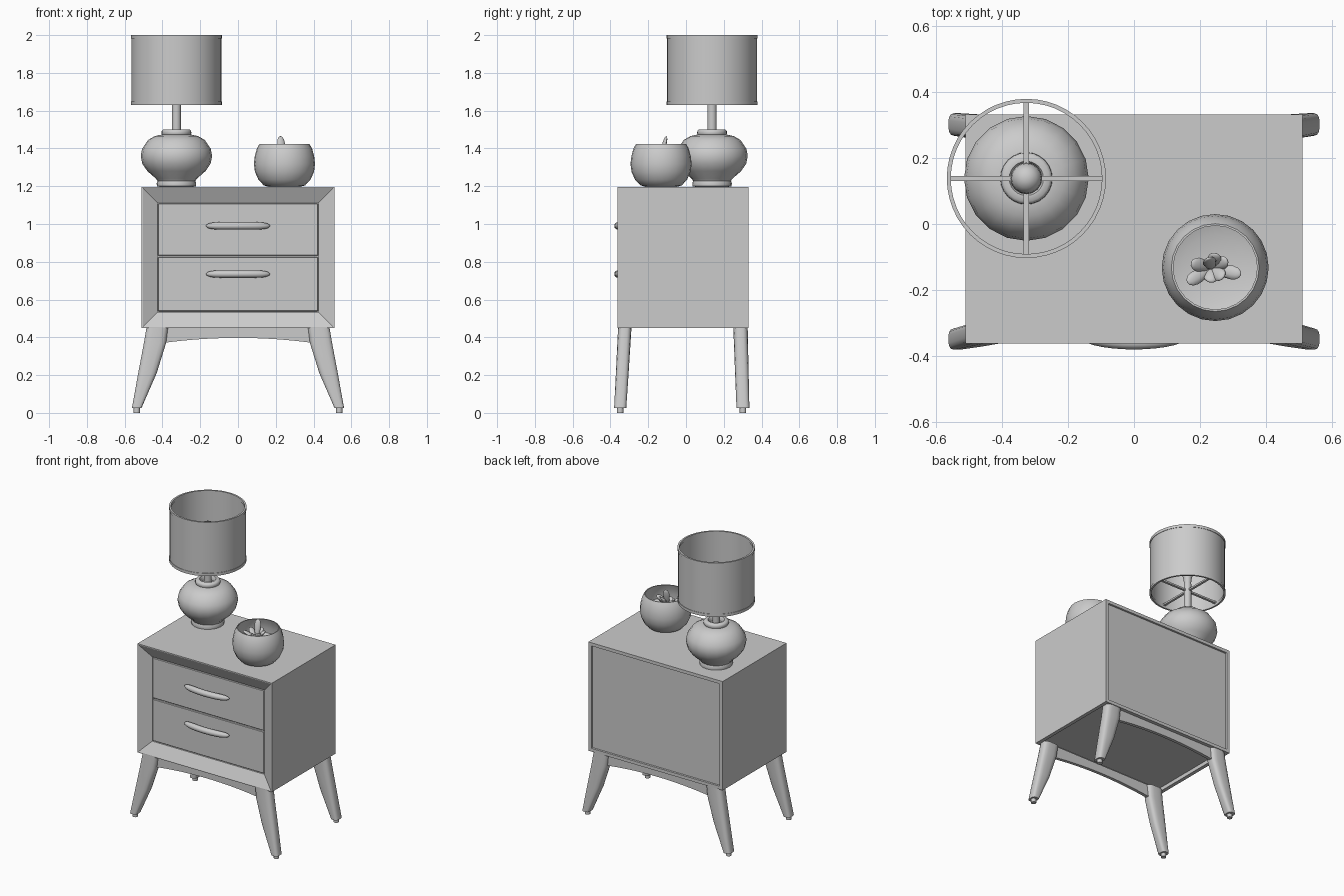
import bpy, bmesh, math
from mathutils import Vector, Matrix

if "Cube" in bpy.data.objects:
    bpy.data.objects.remove(bpy.data.objects["Cube"])


def finish(name, bm, smooth=None):
    bmesh.ops.recalc_face_normals(bm, faces=bm.faces)
    me = bpy.data.meshes.new(name)
    bm.to_mesh(me)
    bm.free()
    ob = bpy.data.objects.new(name, me)
    bpy.context.collection.objects.link(ob)
    if smooth:
        bpy.ops.object.select_all(action='DESELECT')
        ob.select_set(True)
        bpy.context.view_layer.objects.active = ob
        bpy.ops.object.shade_smooth_by_angle(angle=math.radians(smooth))
    return ob


def box(name, x0, x1, y0, y1, z0, z1, bevel=0):
    bm = bmesh.new()
    bmesh.ops.create_cube(bm, size=1)
    for v in bm.verts:
        v.co = ((x0 + x1) / 2 + v.co.x * (x1 - x0), (y0 + y1) / 2 + v.co.y * (y1 - y0),
                (z0 + z1) / 2 + v.co.z * (z1 - z0))
    if bevel:
        bmesh.ops.bevel(bm, geom=bm.edges[:], offset=bevel, segments=1, affect='EDGES')
    return finish(name, bm)


def loft(name, rings, smooth=40, caps=True, closed=False):
    """Bridge equal-sized rings of points."""
    bm = bmesh.new()
    vs = [[bm.verts.new(p) for p in r] for r in rings]
    n = len(vs[0])
    pairs = list(zip(vs, vs[1:])) + ([(vs[-1], vs[0])] if closed else [])
    for a, b in pairs:
        for i in range(n):
            j = (i + 1) % n
            bm.faces.new((a[i], a[j], b[j], b[i]))
    if caps and not closed:
        bm.faces.new(vs[0])
        bm.faces.new(vs[-1])
    return finish(name, bm, smooth)


def turned(name, cx, cy, profile, n=32, smooth=40, closed=False):
    """Lathe a (radius, z) profile about a vertical axis."""
    rings = [[(cx + r * math.cos(2 * math.pi * i / n), cy + r * math.sin(2 * math.pi * i / n), z)
              for i in range(n)] for r, z in profile]
    return loft(name, rings, smooth, True, closed)


def rounded(x0, x1, y0, y1, z, n=16):
    """Superellipse section, a softly rounded rectangle."""
    pts = []
    for i in range(n):
        t = 2 * math.pi * (i + .5) / n
        c, s = math.cos(t), math.sin(t)
        pts.append(((x0 + x1) / 2 + (x1 - x0) / 2 * math.copysign(abs(c) ** .6, c),
                    (y0 + y1) / 2 + (y1 - y0) / 2 * math.copysign(abs(s) ** .6, s), z))
    return pts


# cabinet: a box with a chamfered front frame, inset back panel and recessed underside
X, Y0, Y1, Z0, Z1 = .51, -.362, .331, .45, 1.197
bm = bmesh.new()
bmesh.ops.create_cube(bm, size=1)
for v in bm.verts:
    v.co = (v.co.x * 2 * X, Y1 if v.co.y > 0 else Y0, Z1 if v.co.z > 0 else Z0)
bm.normal_update()


def inset(direction, steps):
    f = max(bm.faces, key=lambda f: f.calc_center_median().dot(direction) if f.normal.dot(direction) > .9 else -9)
    for t, d in steps:
        bmesh.ops.inset_region(bm, faces=[f], thickness=t, use_even_offset=True)
        bm.normal_update()
        bmesh.ops.translate(bm, verts=f.verts[:], vec=-direction * d)
        bm.normal_update()


inset(Vector((0, -1, 0)), [(.006, 0), (.078, .04), (.0005, .03)])
inset(Vector((0, 1, 0)), [(.022, 0), (.001, .012)])
inset(Vector((0, 0, -1)), [(.025, 0), (.001, .025)])
finish("cabinet_body", bm)

# drawers with bowed handles
for name, z0, z1, hz in (("upper", .832, 1.108, .99), ("lower", .538, .825, .735)):
    box(name + "_drawer", -.423, .423, -.322, -.295, z0, z1, .003)
    rings = []
    for k in range(17):
        u = -math.cos(math.pi * k / 16)
        s = max(.12, (1 - abs(u) ** 6) ** .5)
        y = -.359 + .022 * u * u
        rings.append([(.169 * u, y + .021 * s * math.cos(2 * math.pi * i / 12),
                       hz + .02 * s * math.sin(2 * math.pi * i / 12)) for i in range(12)])
    loft(name + "_handle", rings, 60)

# splayed tapered legs with small glides
for end, ya, yb in (("front", (-.36, -.288), (-.381, -.316)), ("back", (.25, .327), (.267, .336))):
    for side, s in (("left", -1), ("right", 1)):
        secs = []
        for x0, x1, t, z in ((.37, .485, 0, .452), (.38, .499, .19, .37), (.43, .529, .55, .21), (.511, .562, 1, .025)):
            y0, y1 = (a + (b - a) * t for a, b in zip(ya, yb))
            secs.append(rounded(*sorted((s * x0, s * x1)), y0, y1, z))
        loft(f"{end}_{side}_leg", secs)
        turned(f"{end}_{side}_glide", s * .536, sum(yb) / 2, [(.017, 0), (.017, .03)], 12)

# arched aprons between the legs
for name, y in (("front_apron", -.335), ("back_apron", .285)):
    secs = []
    for k in range(17):
        u = k / 8 - 1
        zb = .397 - .027 * u * u
        secs.append([(.4 * u, y, zb), (.4 * u, y + .022, zb), (.4 * u, y + .022, .455), (.4 * u, y, .455)])
    loft(name, secs, 30)

# lamp
lx, ly = -.326, .138
turned("lamp_base", lx, ly, [(.09, 1.197), (.103, 1.2), (.105, 1.215), (.1, 1.228), (.108, 1.24), (.154, 1.28),
                             (.181, 1.32), (.189, 1.36), (.182, 1.398), (.15, 1.445), (.115, 1.465), (.08, 1.473)], 20, 50)
turned("lamp_collar", lx, ly, [(.074, 1.468), (.079, 1.48), (.078, 1.493), (.07, 1.501), (.052, 1.501), (.045, 1.49),
                               (.045, 1.468)], 24, 50, True)
turned("lamp_stem", lx, ly, [(.024, 1.46), (.024, 1.7)], 16)
turned("lamp_bulb", lx, ly, [(.022, 1.7), (.026, 1.74), (.04, 1.79), (.048, 1.83), (.045, 1.862), (.03, 1.885),
                             (.01, 1.893)], 16, 60)
turned("lamp_shade", lx, ly, [(.238, 1.632), (.238, 1.998), (.233, 1.998), (.233, 1.632)], 48, 40, True)
for name, z in (("shade_bottom_hoop", 1.63), ("shade_top_hoop", 1.981)):
    turned(name, lx, ly, [(.241, z), (.241, z + .019), (.229, z + .019), (.229, z)], 48, 40, True)
for k, (dx, dy) in enumerate(((1, 0), (0, 1))):
    w = .008
    box(f"shade_spoke_{k + 1}", lx - dx * .233 - dy * w, lx + dx * .233 + dy * w,
        ly - dy * .233 - dx * w, ly + dy * .233 + dx * w, 1.645, 1.657)

# round planter with soil
px, py = .246, -.132
turned("planter_bowl", px, py, [(.085, 1.197), (.11, 1.205), (.138, 1.235), (.156, 1.275), (.162, 1.318), (.157, 1.36),
                                (.146, 1.4), (.133, 1.423), (.127, 1.423), (.138, 1.395), (.148, 1.355),
                                (.15, 1.32), (.1, 1.3), (.01, 1.3)], 24, 50)

# succulent leaves: stretched spheres leaning out from the middle (angle, tilt, length)
leaves = [(210, 60, .1), (-12, 65, .1), (265, 45, .06), (30, 45, .075), (165, 50, .085),
          (110, 15, .125), (320, 40, .07), (75, 35, .08)]
for k, (az, tilt, ln) in enumerate(leaves):
    bm = bmesh.new()
    bmesh.ops.create_uvsphere(bm, u_segments=10, v_segments=8, radius=1)
    m = (Matrix.Translation((px - .01, py - .002, 1.345)) @ Matrix.Rotation(math.radians(az), 4, 'Z')
         @ Matrix.Rotation(math.radians(tilt), 4, 'Y') @ Matrix.Translation((0, 0, ln / 2))
         @ Matrix.Diagonal((.011, .02, ln / 2, 1)))
    for v in bm.verts:
        v.co.y *= 1 + .35 * v.co.z
    bmesh.ops.transform(bm, matrix=m, verts=bm.verts)
    finish(f"succulent_leaf_{k + 1}", bm, 60)
turned("succulent_stem", px - .01, py, [(.014, 1.295), (.018, 1.355)], 10)
